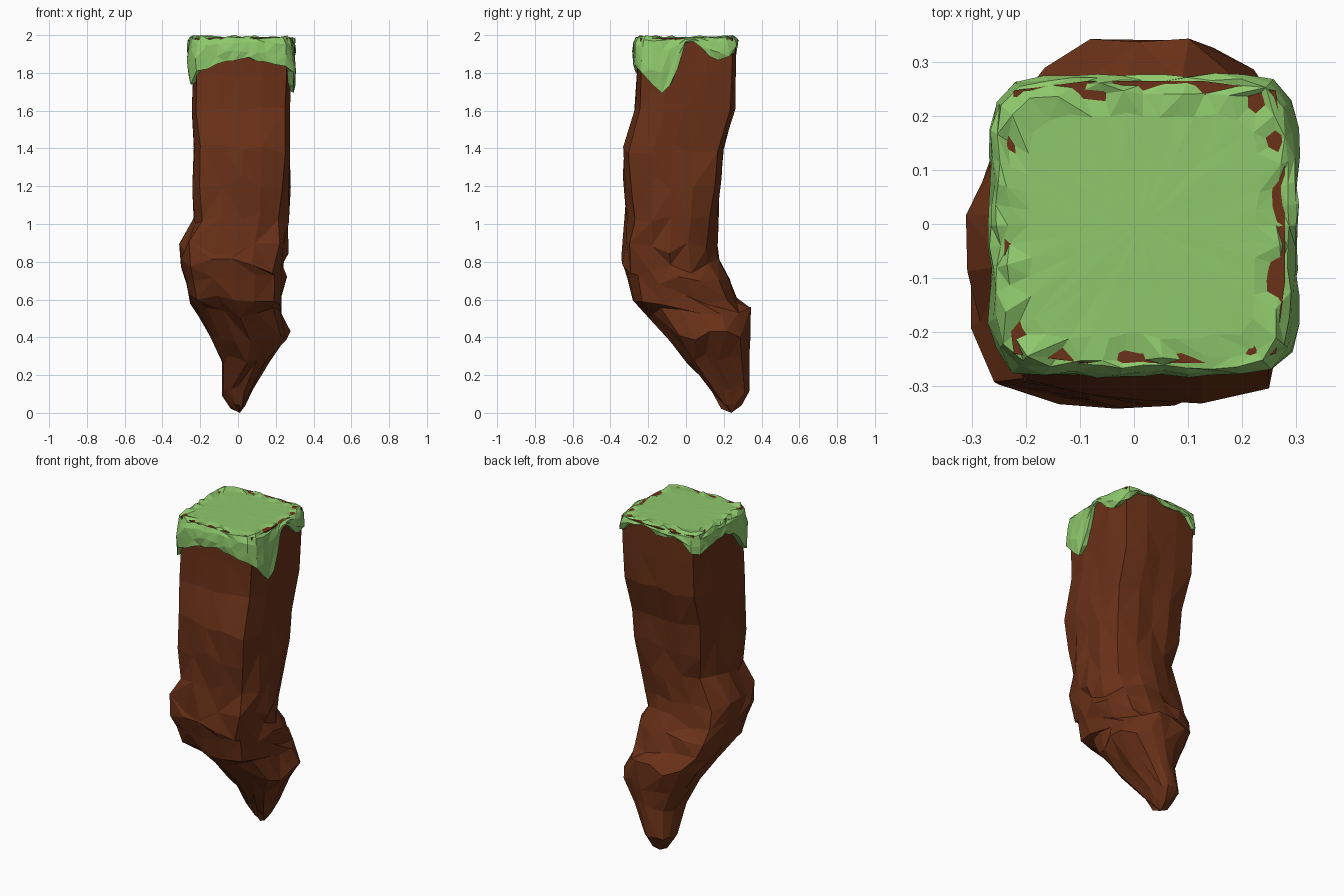
import bpy, bmesh, random
from math import cos, sin, pi, degrees

if "Cube" in bpy.data.objects:
    bpy.data.objects.remove(bpy.data.objects["Cube"])

random.seed(7)
rnd = random.uniform


def material(name, color):
    m = bpy.data.materials.new(name)
    m.diffuse_color = (*color, 1)
    m.use_nodes = True
    m.node_tree.nodes["Principled BSDF"].inputs["Base Color"].default_value = m.diffuse_color
    return m


def square_dir(t, n):
    """Point on a unit rounded square (n=2 is a circle) at polar angle t."""
    c, s = cos(t), sin(t)
    r = (abs(c) ** n + abs(s) ** n) ** (-1 / n)
    return c * r, s * r


def loft(name, rings, start, end, mat):
    """Skin stacked rings of points, closing both ends with a fan."""
    bm = bmesh.new()
    loops = [[bm.verts.new(p) for p in ring] for ring in rings]
    n = len(loops[0])
    for a, b in zip(loops, loops[1:]):
        for i in range(n):
            j = (i + 1) % n
            if random.random() < 0.5:
                bm.faces.new((a[i], a[j], b[j]))
                bm.faces.new((a[i], b[j], b[i]))
            else:
                bm.faces.new((a[i], a[j], b[i]))
                bm.faces.new((a[j], b[j], b[i]))
    for loop, tip in ((loops[0], start), (loops[-1], end)):
        v = bm.verts.new(tip)
        for i in range(n):
            bm.faces.new((loop[i], loop[(i + 1) % n], v))
    bmesh.ops.recalc_face_normals(bm, faces=bm.faces)
    me = bpy.data.meshes.new(name)
    bm.to_mesh(me)
    bm.free()
    me.materials.append(mat)
    ob = bpy.data.objects.new(name, me)
    bpy.context.collection.objects.link(ob)
    return ob


brown = material("soil_brown", (0.145, 0.031, 0.009))
green = material("grass_green", (0.27, 0.58, 0.15))

# Soil pillar: z, x min, x max, y min, y max, squareness, roughness
profile = [
    (1.984, -.24, .28, -.258, .265, 10, 0),
    (1.80, -.24, .28, -.26, .265, 9, .01),
    (1.60, -.245, .28, -.275, .262, 8, .03),
    (1.40, -.245, .28, -.335, .20, 6, .05),
    (1.22, -.245, .28, -.335, .19, 5, .06),
    (1.03, -.24, .28, -.335, .18, 3.2, .05),
    (0.87, -.32, .275, -.345, .17, 3.8, .07),
    (0.78, -.31, .245, -.355, .19, 3.5, .07),
    (0.70, -.30, .26, -.32, .24, 3.5, .06),
    (0.60, -.27, .24, -.285, .27, 3.5, .05),
    (0.53, -.22, .24, -.20, .355, 2.6, .05),
    (0.41, -.15, .28, -.09, .345, 2.5, .05),
    (0.28, -.085, .18, .00, .34, 2.5, .05),
    (0.12, -.085, .085, .13, .34, 2.3, .05),
    (0.04, -.04, .045, .18, .30, 2, .03),
]
SIDES = 16
rings = []
for z, x0, x1, y0, y1, n, rough in profile:
    ring = []
    for i in range(SIDES):
        dx, dy = square_dir(2 * pi * i / SIDES, n)
        k = 1 - rnd(0, 1.6) * rough
        ring.append(((x0 + x1) / 2 + dx * k * (x1 - x0) / 2,
                     (y0 + y1) / 2 + dy * k * (y1 - y0) / 2,
                     z + rnd(-.6, .6) * rough))
    rings.append(ring)
loft("soil_pillar", rings, (.02, 0, 1.984), (.01, .24, 0), brown)

# Grass hem: polar angle in degrees and height of the hanging edge
hem = [(0, 1.955), (4, 1.975), (14, 1.975), (20, 1.91), (35, 1.87), (45, 1.88),
       (56, 1.96), (75, 1.97), (100, 1.94), (120, 1.95), (135, 1.86),
       (150, 1.92), (180, 1.91), (200, 1.88), (212, 1.80), (220, 1.72),
       (227, 1.80), (240, 1.83), (250, 1.86), (270, 1.88), (290, 1.87),
       (315, 1.84), (324, 1.75), (332, 1.69), (342, 1.71), (350, 1.80), (360, 1.955)]


def hem_height(t):
    d = degrees(t) % 360
    for (a, za), (b, zb) in zip(hem, hem[1:]):
        if a <= d <= b:
            return za + (zb - za) * (d - a) / (b - a)


# Grass cap: scale, fraction down towards the hem, inner-top height jitter
layers = [(.45, 0, .0004), (.75, 0, .001), (.90, 0, .013), (.96, .06, .010),
          (1.0, .25, .005), (1.02, .65, .010), (1.005, 1, .014), (.91, .95, 0)]
COUNT = 44
grass = []
for scale, drop, jitter in layers:
    ring = []
    for i in range(COUNT):
        t = 2 * pi * i / COUNT
        dx, dy = square_dir(t, 8)
        k = scale + rnd(-.02, .02)
        z = 1.990 + (hem_height(t) - 1.990) * drop + rnd(-1, .8) * jitter
        ring.append((.017 + dx * .28 * k, -.003 + dy * .273 * k, min(z, 2)))
    grass.append(ring)
loft("grass_cap", grass, (.015, 0, 1.991), (.015, 0, 1.9), green)
